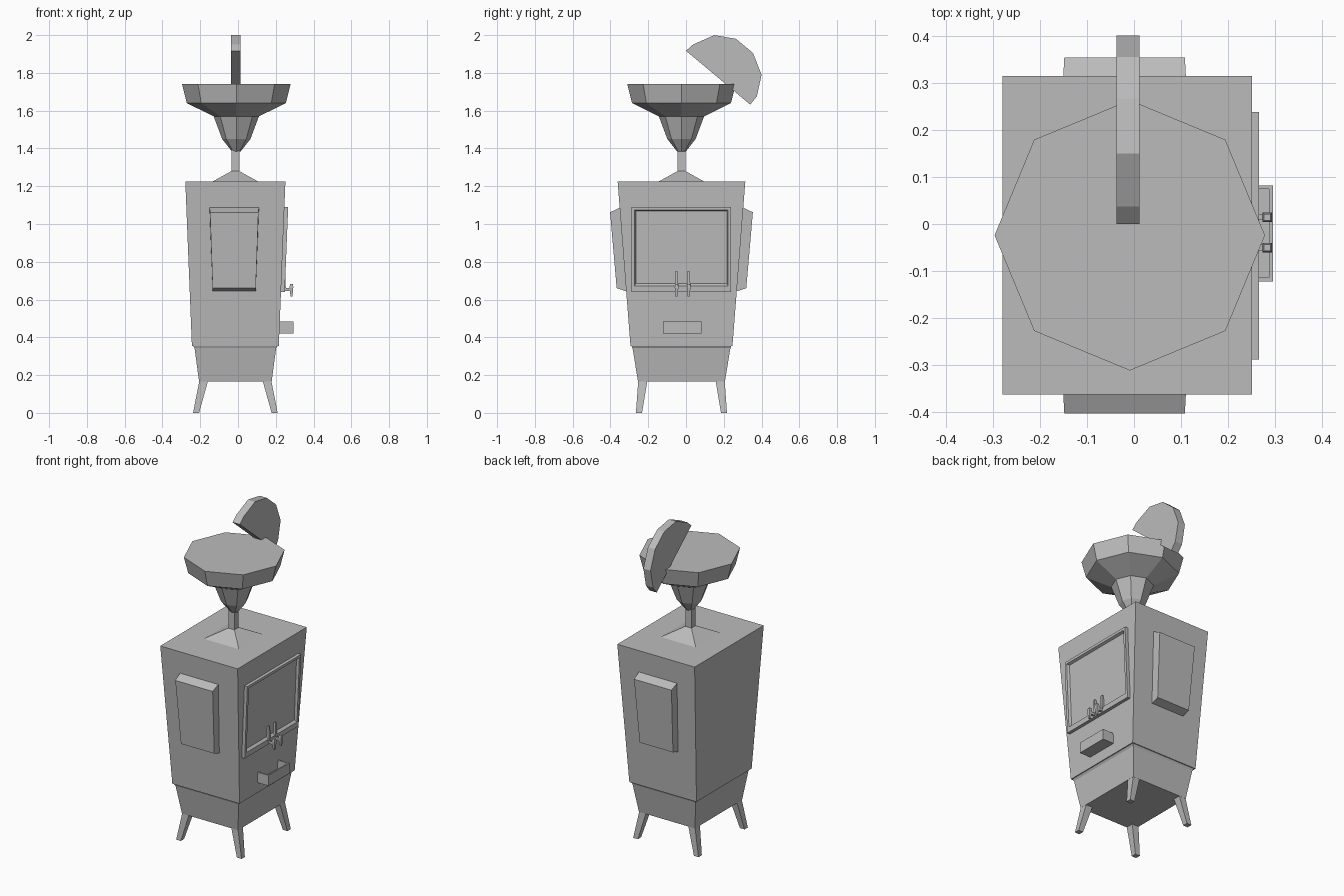
import bpy, bmesh, math

if "Cube" in bpy.data.objects:
    bpy.data.objects.remove(bpy.data.objects["Cube"])

CX, CY = -0.014, -0.024          # shared centre axis of the machine

grey = bpy.data.materials.new("plain grey")
grey.diffuse_color = (0.5, 0.5, 0.5, 1)
grey.use_nodes = True
grey.node_tree.nodes["Principled BSDF"].inputs["Base Color"].default_value = grey.diffuse_color


def loft(name, rings, cap=True):
    """Skin a list of equal-length point rings, flat shaded."""
    bm = bmesh.new()
    vs = [[bm.verts.new(p) for p in r] for r in rings]
    n = len(vs[0])
    for a, b in zip(vs, vs[1:]):
        for i in range(n):
            j = (i + 1) % n
            bm.faces.new((a[i], a[j], b[j], b[i]))
    if cap:
        bm.faces.new(vs[0][::-1])
        bm.faces.new(vs[-1])
    bmesh.ops.recalc_face_normals(bm, faces=bm.faces)
    me = bpy.data.meshes.new(name)
    bm.to_mesh(me)
    bm.free()
    me.materials.append(grey)
    ob = bpy.data.objects.new(name, me)
    bpy.context.collection.objects.link(ob)
    return ob


def rect(hx, hy, z, cx=CX, cy=CY):
    return [(cx - hx, cy - hy, z), (cx + hx, cy - hy, z),
            (cx + hx, cy + hy, z), (cx - hx, cy + hy, z)]


def box(name, x0, x1, y0, y1, z0, z1):
    cx, cy, hx, hy = (x0 + x1) / 2, (y0 + y1) / 2, (x1 - x0) / 2, (y1 - y0) / 2
    return loft(name, [rect(hx, hy, z0, cx, cy), rect(hx, hy, z1, cx, cy)])


def side_x(z):
    """x of the sloping right wall at height z."""
    return CX + 0.23 + 0.035 * (z - 0.355) / 0.87


# Cabinet and stepped-in base
loft("cabinet", [rect(0.23, 0.27, 0.355), rect(0.265, 0.338, 1.225)])
loft("base", [rect(0.192, 0.23, 0.165), rect(0.216, 0.259, 0.343),
              rect(0.225, 0.265, 0.356)])

# Four splayed, tapering legs
for sx in (-1, 1):
    for sy in (-1, 1):
        loft("leg", [
            rect(0.016, 0.016, 0, CX + sx * 0.208, CY + sy * 0.225),
            rect(0.023, 0.024, 0.168, CX + sx * 0.168, CY + sy * 0.205)])

# Raised panels with bevelled ends on the front and back walls
for s in (-1, 1):
    prof = [(0.28, 0.64, 0.114), (0.343, 0.66, 0.114),
            (0.378, 1.062, 0.128), (0.32, 1.09, 0.131)]
    loft("raised_panel", [[(-0.02 + e * w, CY + s * d, z) for d, z, w in prof]
                          for e in (-1, 1)])


# Window frame on the right wall, stepping inward to a recessed pane
def window_ring(inset, out, zb=0.64, zt=1.09):
    y0, y1 = -0.288 + inset, 0.238 - inset
    z0, z1 = zb + inset * 2.0, zt - inset
    return [(side_x(z) + out, y, z) for y, z in
            ((y0, z0), (y1, z0), (y1, z1), (y0, z1))]


loft("window_frame", [window_ring(0, -0.004), window_ring(0, 0.02),
                      window_ring(0.016, 0.02), window_ring(0.022, 0.005)])

# Two small taps with levers
for y in (-0.05, 0.014):
    box("tap_pipe", 0.225, 0.29, y - 0.006, y + 0.006, 0.645, 0.661)
    loft("tap_spout", [rect(0.005, 0.005, 0.615, 0.283, y),
                       rect(0.010, 0.010, 0.665, 0.283, y),
                       rect(0.007, 0.007, 0.682, 0.283, y)])
    loft("tap_lever", [rect(0.008, 0.010, 0.66, 0.245, y),
                       rect(0.006, 0.005, 0.75, 0.245, y)])

# Open drip tray
tcx, tcy = 0.25, -0.02
loft("drip_tray", [rect(0.045, 0.102, 0.42, tcx, tcy),
                   rect(0.045, 0.102, 0.485, tcx, tcy),
                   rect(0.037, 0.094, 0.485, tcx, tcy),
                   rect(0.037, 0.094, 0.432, tcx, tcy)])

# Low pyramid collar and slim square stem
loft("collar", [rect(0.122, 0.122, 1.224), rect(0.021, 0.021, 1.28)])
loft("stem", [rect(0.021, 0.021, 1.27), rect(0.021, 0.021, 1.40)])


# Eight-sided funnel bowl
def octagon(r, z):
    return [(CX + 0.005 + r * math.cos(i * math.pi / 4),
             CY + r * math.sin(i * math.pi / 4), z) for i in range(8)]


loft("funnel_bowl", [octagon(r, z) for r, z in
                     ((0.024, 1.385), (0.075, 1.45), (0.12, 1.57),
                      (0.262, 1.64), (0.287, 1.74))])

# Upright half-round lid
lid = [(0.0, 1.917), (0.037, 1.95), (0.15, 2.0), (0.265, 1.98), (0.355, 1.905),
       (0.40, 1.79), (0.375, 1.675), (0.34, 1.632)]
loft("half_round_lid", [[(x, y, z) for y, z in lid] for x in (-0.037, 0.012)])
